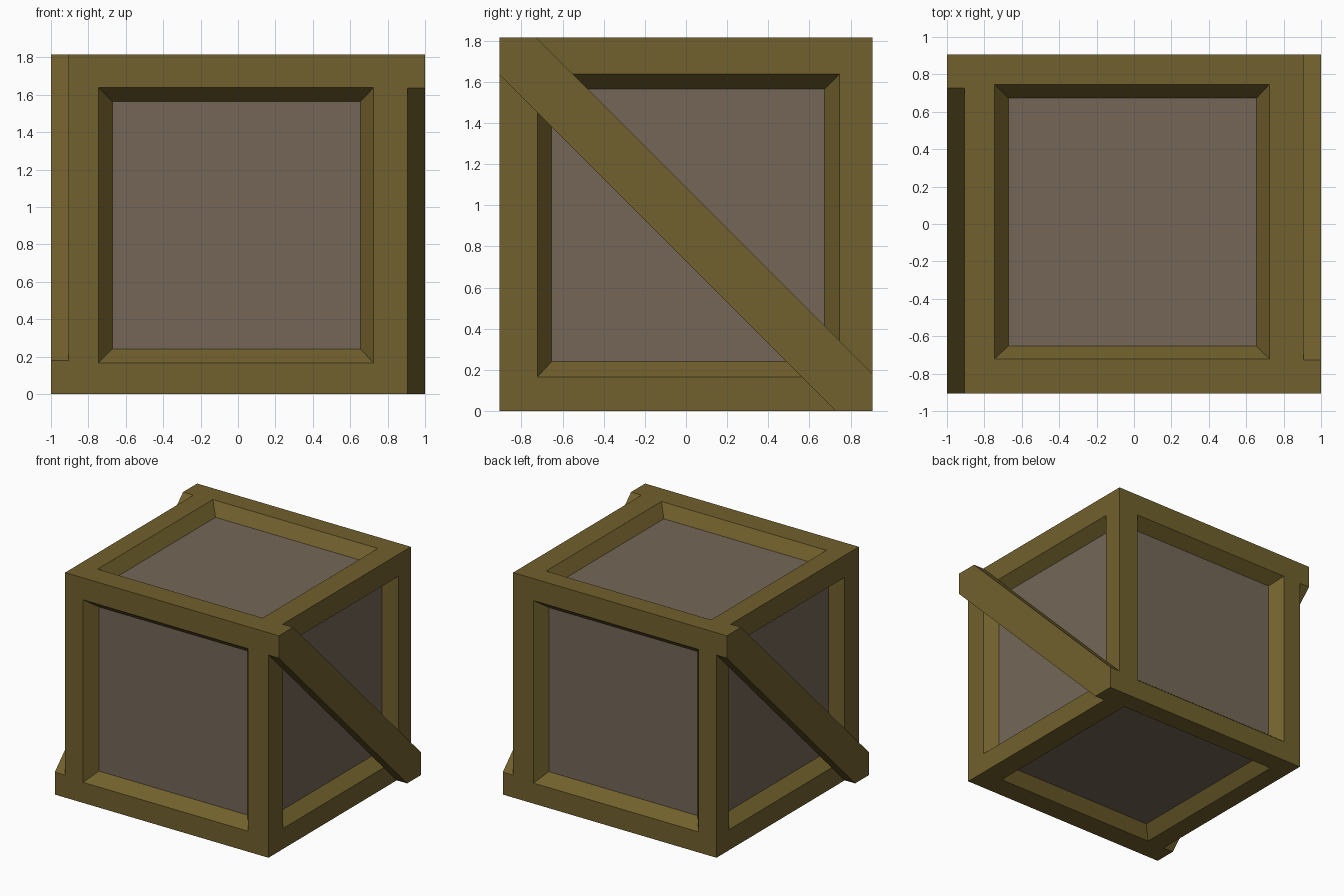
import bpy, bmesh
from mathutils import Vector

if "Cube" in bpy.data.objects:
    bpy.data.objects.remove(bpy.data.objects["Cube"])

H = 0.9075                                             # half size of the crate body
Z0 = H                                                 # height of its centre
OPEN = [(-0.747, 0.725), (-0.722, 0.747), (-0.742, 0.730)]   # frame opening per axis
PANEL = [(-0.672, 0.655), (-0.653, 0.673), (-0.667, 0.657)]  # recessed panel per axis
DEPTH = 0.095


def material(name, color):
    mat = bpy.data.materials.new(name)
    mat.diffuse_color = (*color, 1)
    mat.use_nodes = True
    mat.node_tree.nodes["Principled BSDF"].inputs["Base Color"].default_value = mat.diffuse_color
    return mat


wood = material("frame_wood", (0.166, 0.118, 0.026))
board = material("panel_wood", (0.177, 0.134, 0.097))


def finish(name, bm, mat):
    bmesh.ops.remove_doubles(bm, verts=bm.verts, dist=1e-5)
    mesh = bpy.data.meshes.new(name)
    bm.to_mesh(mesh)
    bm.free()
    mesh.materials.append(mat)
    obj = bpy.data.objects.new(name, mesh)
    bpy.context.collection.objects.link(obj)
    return obj


def loop(axis, level, limits):
    """Rectangle of four corners on the plane where axis == level."""
    a, b = (axis + 1) % 3, (axis + 2) % 3
    pts = []
    for i, j in ((0, 0), (1, 0), (1, 1), (0, 1)):
        p = Vector((0, 0, Z0))
        p[axis] += level
        p[a] += limits[a][i]
        p[b] += limits[b][j]
        pts.append(p)
    return pts


def add_face(bm, pts, outward):
    face = bm.faces.new([bm.verts.new(p) for p in pts])
    face.normal_update()
    if face.normal.dot(outward) < 0:
        face.normal_flip()


# Frame: flat border and sloped recess wall on each side; panels close the recess
frame, panels = bmesh.new(), bmesh.new()
for axis in range(3):
    for side in (-1, 1):
        out = Vector((0, 0, 0))
        out[axis] = side
        rings = [loop(axis, side * H, [(-H, H)] * 3),
                 loop(axis, side * H, OPEN),
                 loop(axis, side * (H - DEPTH), PANEL)]
        for r, s in zip(rings, rings[1:]):
            for k in range(4):
                n = (k + 1) % 4
                add_face(frame, [r[k], r[n], s[n], s[k]], out)
        add_face(panels, rings[2], out)
finish("crate_frame", frame, wood)
finish("recessed_panels", panels, board)

# Diagonal braces: same profile on both sides, turned half way round z
T = 2 * H
PROFILE = [(-H, T), (-H, T - 0.18), (H - 0.18, 0), (H, 0), (H, 0.18), (-H + 0.18, T)]
for name, s in (("right_brace", 1), ("left_brace", -1)):
    bm = bmesh.new()
    base = bm.faces.new([bm.verts.new((s * H, s * y, z)) for y, z in PROFILE])
    res = bmesh.ops.extrude_face_region(bm, geom=[base], use_keep_orig=True)
    top = [v for v in res["geom"] if isinstance(v, bmesh.types.BMVert)]
    bmesh.ops.translate(bm, verts=top, vec=(s * (1 - H), 0, 0))
    bmesh.ops.recalc_face_normals(bm, faces=bm.faces)
    finish(name, bm, wood)
